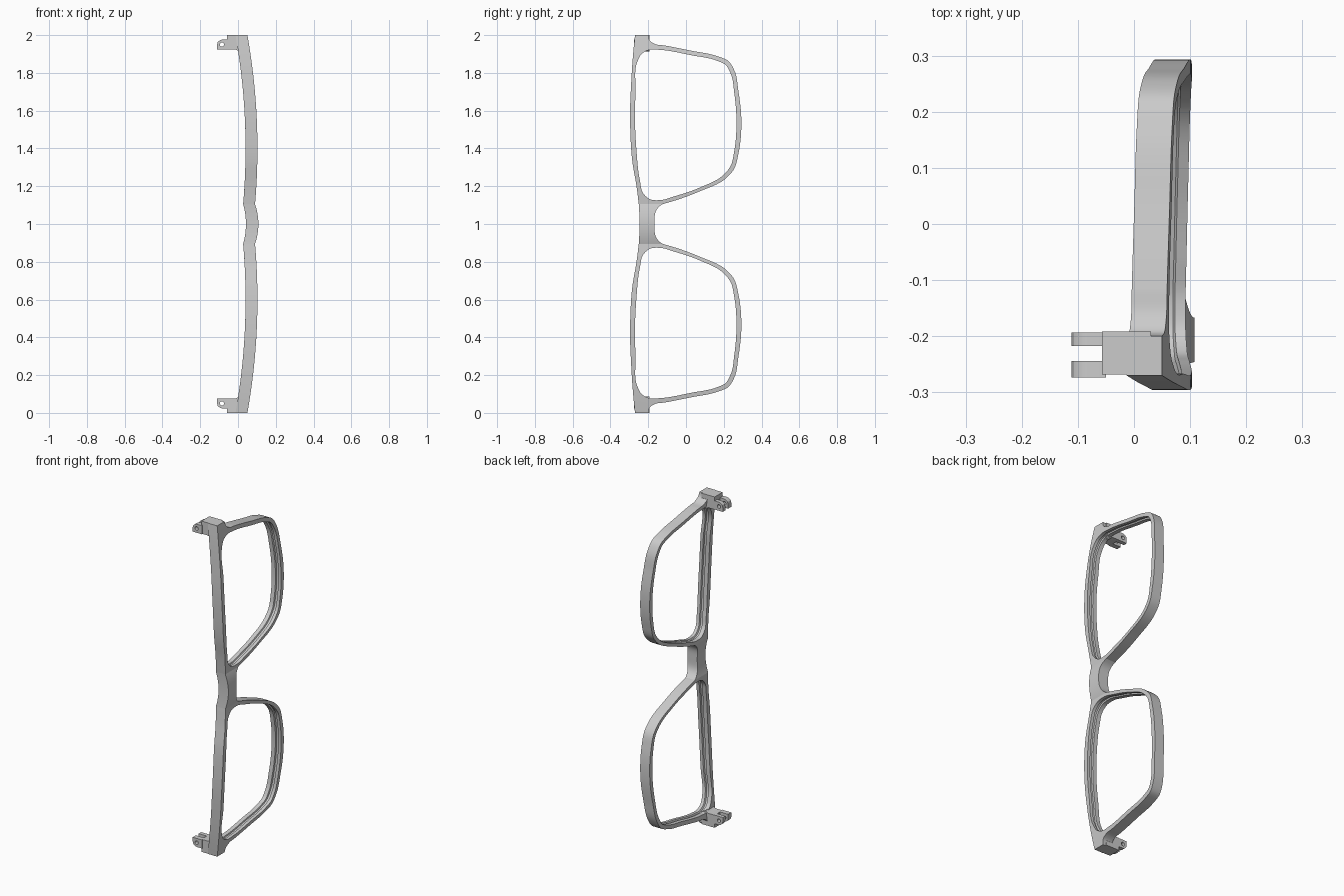
import bpy, bmesh
from math import sin, cos, pi
from mathutils import Vector
from mathutils.geometry import interpolate_bezier

if "Cube" in bpy.data.objects:
    bpy.data.objects.remove(bpy.data.objects["Cube"])


def spline(pts, closed=False, steps=8):
    """Smooth 2D path through uneven points."""
    p = [Vector(q) for q in pts]
    n = len(p)
    vel = []
    for i in range(n):
        if not closed and i in (0, n - 1):
            a = min(i, n - 2)
            vel.append((p[a + 1] - p[a]).normalized())
            continue
        d0, d1 = p[i] - p[i - 1], p[(i + 1) % n] - p[i]
        l0, l1 = d0.length, d1.length
        vel.append((d0 / l0 * l1 + d1 / l1 * l0) / (l0 + l1))
    out = []
    for i in range(n if closed else n - 1):
        j = (i + 1) % n
        h = (p[j] - p[i]).length / 3
        seg = interpolate_bezier(p[i], p[i] + vel[i] * h, p[j] - vel[j] * h, p[j], steps + 1)
        out += [(q[0], q[1]) for q in seg[:-1]]
    if not closed:
        out.append(tuple(p[-1]))
    return out


def finish(name, verts, faces, mirror=True):
    bm = bmesh.new()
    vs = [bm.verts.new((x, y, z - 1)) for x, y, z in verts]
    for f in faces:
        bm.faces.new([vs[i] for i in f])
    bmesh.ops.recalc_face_normals(bm, faces=bm.faces[:])
    me = bpy.data.meshes.new(name)
    bm.to_mesh(me)
    bm.free()
    ob = bpy.data.objects.new(name, me)
    bpy.context.collection.objects.link(ob)
    ob.location.z = 1
    bpy.ops.object.select_all(action='DESELECT')
    ob.select_set(True)
    bpy.context.view_layer.objects.active = ob
    bpy.ops.object.shade_smooth_by_angle(angle=0.5)
    if mirror:
        m = ob.modifiers.new("mirror", 'MIRROR')
        m.use_axis = (False, False, True)
        m.use_mirror_merge = False
    return ob


def plate(name, outer, hole, place, groove=()):
    """Flat outline with an optional hole, thickened; groove = (t, grow) rings in the hole wall."""
    bm = bmesh.new()
    for loop in (outer, hole):
        vs = [bm.verts.new((u, v, 0)) for u, v in loop]
        for i in range(len(vs)):
            bm.edges.new((vs[i - 1], vs[i]))
    bmesh.ops.triangle_fill(bm, use_beauty=True, use_dissolve=False,
                            edges=bm.edges[:], normal=(0, 0, 1))
    bm.verts.index_update()
    tris = [[v.index for v in f.verts] for f in bm.faces]
    bm.free()
    no, nh = len(outer), len(hole)
    n = no + nh
    both = list(outer) + list(hole)
    verts = [place(u, v, t) for t in (0, 1) for u, v in both]
    faces = tris + [[i + n for i in f] for f in tris]

    def wall(a, b, count):
        for i in range(count):
            j = (i + 1) % count
            faces.append((a + i, a + j, b + j, b + i))

    wall(0, n, no)
    if hole:
        cu = (min(h[0] for h in hole) + max(h[0] for h in hole)) / 2
        cv = (min(h[1] for h in hole) + max(h[1] for h in hole)) / 2
        last = no
        for t, g in groove:
            start = len(verts)
            for u, v in hole:
                w = place(cu + (u - cu) * (1 + g / .27), cv + (v - cv) * (1 + g / .4), t)
                verts.append(w)
            wall(last, start, nh)
            last = start
        wall(last, n + no, nh)
    return finish(name, verts, faces)


# lens rims: outline in (y, z), bowed in x
def bow(y, z, t):
    return (.04 - .148 * (z - 1.4) ** 2 + .063 * t, y, z)


lower_side = spline([(-.2, 2), (-.192, 1.972), (-.165, 1.953), (-.114, 1.945), (.03, 1.917),
                     (.17, 1.887), (.225, 1.862), (.255, 1.815), (.278, 1.7), (.293, 1.553),
                     (.277, 1.37), (.254, 1.29), (.215, 1.245), (.07, 1.172), (-.05, 1.127),
                     (-.125, 1.105)])
brow_side = spline([(-.25, 1.105), (-.262, 1.2), (-.284, 1.33), (-.295, 1.5), (-.296, 1.6),
                    (-.29, 1.75), (-.28, 1.9), (-.27, 2)])
lens_hole = spline([(-.257, 1.86), (-.235, 1.9), (-.19, 1.923), (-.14, 1.922), (.03, 1.893),
                    (.165, 1.864), (.21, 1.842), (.237, 1.795), (.256, 1.69), (.267, 1.553),
                    (.256, 1.39), (.235, 1.305), (.204, 1.265), (.071, 1.192), (-.06, 1.147),
                    (-.14, 1.126), (-.193, 1.132), (-.228, 1.165), (-.244, 1.23), (-.263, 1.4),
                    (-.27, 1.55), (-.267, 1.7)], closed=True)
plate("lens_rim", lower_side + brow_side, lens_hole, bow,
      [(.4, 0), (.45, .008), (.65, .008), (.7, 0)])

# nose bridge: bulging bar between the rims
N = 24
verts, faces = [], []
for i in range(N + 1):
    s = 2 * i / N - 1
    z = 1 + .105 * s
    xb = .042 - (.042 - bow(0, 1.105, 0)[0]) * s * s
    xf = .108 - (.108 - bow(0, 1.105, 1)[0]) * s * s
    yl, yr = -.246 - .004 * s * s, -.167 + .042 * s ** 4
    verts += [(xb, yl, z), (xf, yl, z), (xf, yr, z), (xb, yr, z)]
    if i:
        a = 4 * (i - 1)
        faces += [(a + k, a + (k + 1) % 4, a + 4 + (k + 1) % 4, a + 4 + k) for k in range(4)]
finish("nose_bridge", verts, faces, mirror=False)


# end blocks and hinge prongs: outlines in (x, z), thickened along y
def along_y(y0, y1):
    return lambda x, z, t: (x, y0 + (y1 - y0) * t, z)


block = [(-.057, 2), (.03, 2), (.03, 1.925), (.004, 1.912), (-.003, 1.919), (-.015, 1.924),
         (-.057, 1.924)]
plate("end_block", block, [], along_y(-.268, -.192))

prong = [(-.05, 1.924), (-.05, 1.976), (-.085, 1.976), (-.097, 1.972), (-.107, 1.963),
         (-.111, 1.95), (-.111, 1.924)]
pin_hole = [(-.085 + .011 * cos(2 * pi * i / 20), 1.95 + .011 * sin(2 * pi * i / 20))
            for i in range(20)]
for label, y0, y1 in (("upper", -.274, -.244), ("lower", -.217, -.193)):
    plate("hinge_prong_" + label, prong, pin_hole, along_y(y0, y1))
